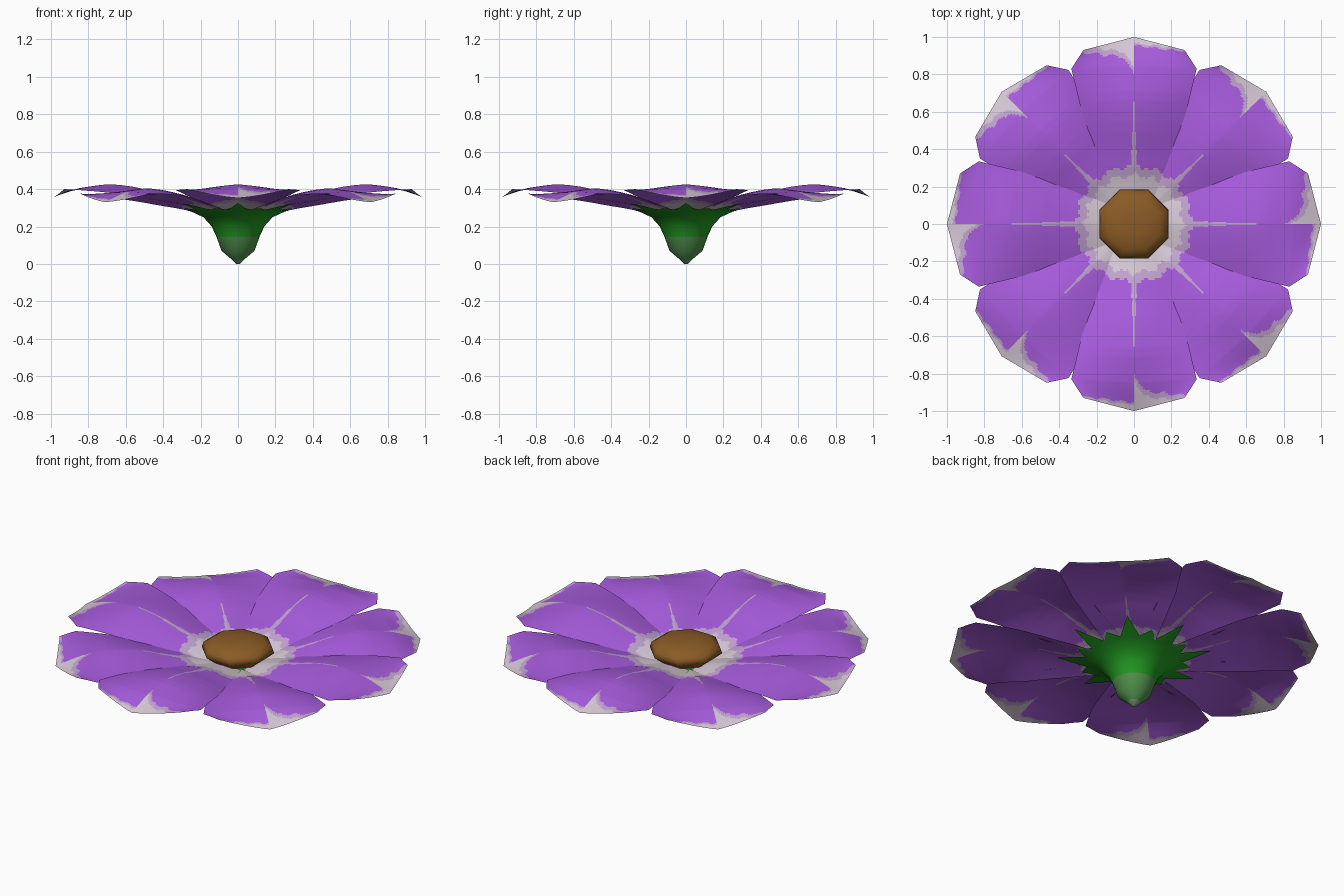
import bpy
import math

if "Cube" in bpy.data.objects:
    bpy.data.objects.remove(bpy.data.objects["Cube"])


def material(name, rgb):
    m = bpy.data.materials.new(name)
    m.diffuse_color = (*rgb, 1)
    m.use_nodes = True
    m.node_tree.nodes["Principled BSDF"].inputs["Base Color"].default_value = m.diffuse_color
    return m


purple = material("purple", (0.39, 0.107, 0.73))
pale = material("pale_grey_lilac", (0.67, 0.58, 0.67))
lilac = material("lilac", (0.54, 0.37, 0.63))
brown = material("brown", (0.26, 0.105, 0.019))
green = material("green", (0.016, 0.33, 0.016))
sage = material("sage_green", (0.085, 0.29, 0.075))
nub = material("pale_sage", (0.22, 0.36, 0.19))


def make(name, verts, faces, mats, idx, smooth=True):
    me = bpy.data.meshes.new(name)
    me.from_pydata(verts, [], faces)
    for m in mats:
        me.materials.append(m)
    me.polygons.foreach_set("material_index", idx)
    me.polygons.foreach_set("use_smooth", [smooth] * len(faces))
    me.update()
    ob = bpy.data.objects.new(name, me)
    bpy.context.collection.objects.link(ob)
    return ob


# Petal stations: middle y, z and edge x, y, z
STATIONS = [
    (0.10, 0.295, 0.09, 0.10, 0.285),
    (0.30, 0.343, 0.17, 0.30, 0.318),
    (0.62, 0.435, 0.28, 0.60, 0.372),
    (0.85, 0.408, 0.335, 0.83, 0.395),
    (1.00, 0.353, 0.27, 0.93, 0.40),
]


def station(u):
    k = min(int(u), 3)
    return [a + (b - a) * (u - k) for a, b in zip(STATIONS[k], STATIONS[k + 1])]


def petal_point(u, v):
    my, _, ex, ey, _ = station(u)
    # heights are averaged along the petal for a soft bend
    d = min(0.4, u, 4 - u)
    near = [station(u + d * q) for q in (-1, -0.5, 0, 0.5, 1)]
    mz, ez = sum(n[1] for n in near) / 5, sum(n[4] for n in near) / 5
    t = abs(v)
    return ex * v, my + (ey - my) * t, mz + (ez - mz) * t ** 1.4


def petal_colour(x, y, reach):
    t = abs(x)
    r = math.hypot(x, y)
    # pale tip with a notch beside the middle line, rimmed in lilac
    if x < 0:
        edge = 0.80 + min(1.7 * t, 0.085 + 0.12 * t) + 0.008 * math.sin(70 * t)
        rim = 0.03
    else:
        edge = 0.955 - 0.12 * t + 0.005 * math.sin(70 * t)
        rim = 0.012
    if y > edge:
        return 1 if y > edge + rim else 2
    # pale throat, lilac fringe and lilac middle streak
    a = math.atan2(x, y)
    wobble = 0.012 * math.cos(16 * a) + 0.006 * math.sin(37 * a)
    if r < 0.26 + wobble:
        return 1
    if r < 0.31 + wobble:
        return 2
    if y < reach and t < 0.003 + 0.016 * ((reach - y) / (reach - 0.28)) ** 1.5:
        return 2
    return 0


# Petals: alternate ones sit slightly lower
NU, NV = 80, 44
for p in range(8):
    ang = p * math.pi / 4
    c, s = math.cos(ang), math.sin(ang)
    drop = 0.022 * (p % 2)
    reach = 0.53 if p % 2 else 0.66
    flat, verts, faces, idx = [], [], [], []
    for i in range(NU + 1):
        for j in range(NV + 1):
            w = j / NV * 2 - 1
            v = math.copysign(abs(w) ** 1.3, w)
            x, y, z = petal_point(4 * i / NU, v)
            flat.append((x, y))
            verts.append((x * c - y * s, x * s + y * c, z - drop))
    for i in range(NU):
        for j in range(NV):
            a = i * (NV + 1) + j
            f = (a, a + 1, a + NV + 2, a + NV + 1)
            faces.append(f)
            idx.append(petal_colour(sum(flat[k][0] for k in f) / 4,
                                    sum(flat[k][1] for k in f) / 4, reach))
    make(f"petal_{p + 1}", verts, faces, [purple, pale, lilac], idx)


def revolve(name, rings, n, offset, mats, rule, star=None):
    """Rings of (radius, z), closed at the bottom; star gives a pointed last ring."""
    verts, faces, idx = [], [], []
    for k, (r, z) in enumerate(rings):
        for i in range(n):
            rr, zz = star(i) if star and k == len(rings) - 1 else (r, z)
            a = 2 * math.pi * (i + offset) / n
            verts.append((rr * math.cos(a), rr * math.sin(a), zz))
    faces.append(tuple(reversed(range(n))))
    idx.append(rule(0))
    for k in range(len(rings) - 1):
        for i in range(n):
            j = (i + 1) % n
            faces.append((k * n + i, k * n + j, (k + 1) * n + j, (k + 1) * n + i))
            idx.append(rule((rings[k][1] + rings[k + 1][1]) / 2))
    if not star:
        faces.append(tuple(range((len(rings) - 1) * n, len(rings) * n)))
        idx.append(rule(rings[-1][1]))
    return make(name, verts, faces, mats, idx)


# Octagonal flower centre
revolve("flower_centre",
        [(0.13, 0.29), (0.2, 0.345), (0.19, 0.375), (0.145, 0.403), (0.05, 0.412)],
        8, 0.5, [brown], lambda z: 0)


# Green cup with pointed sepals: long under each petal, short between
def sepal(i):
    return {0: (0.42, 0.325), 2: (0.32, 0.298)}.get(i % 4, (0.262, 0.29))


revolve("green_cup",
        [(0.01, 0.0), (0.035, 0.025), (0.088, 0.07), (0.115, 0.145), (0.14, 0.2),
         (0.185, 0.25), (0.25, 0.28)] + [(0.3, 0.31)],
        32, 0, [green, sage, nub],
        lambda z: 2 if z < 0.02 else 1 if z < 0.14 else 0, sepal)
